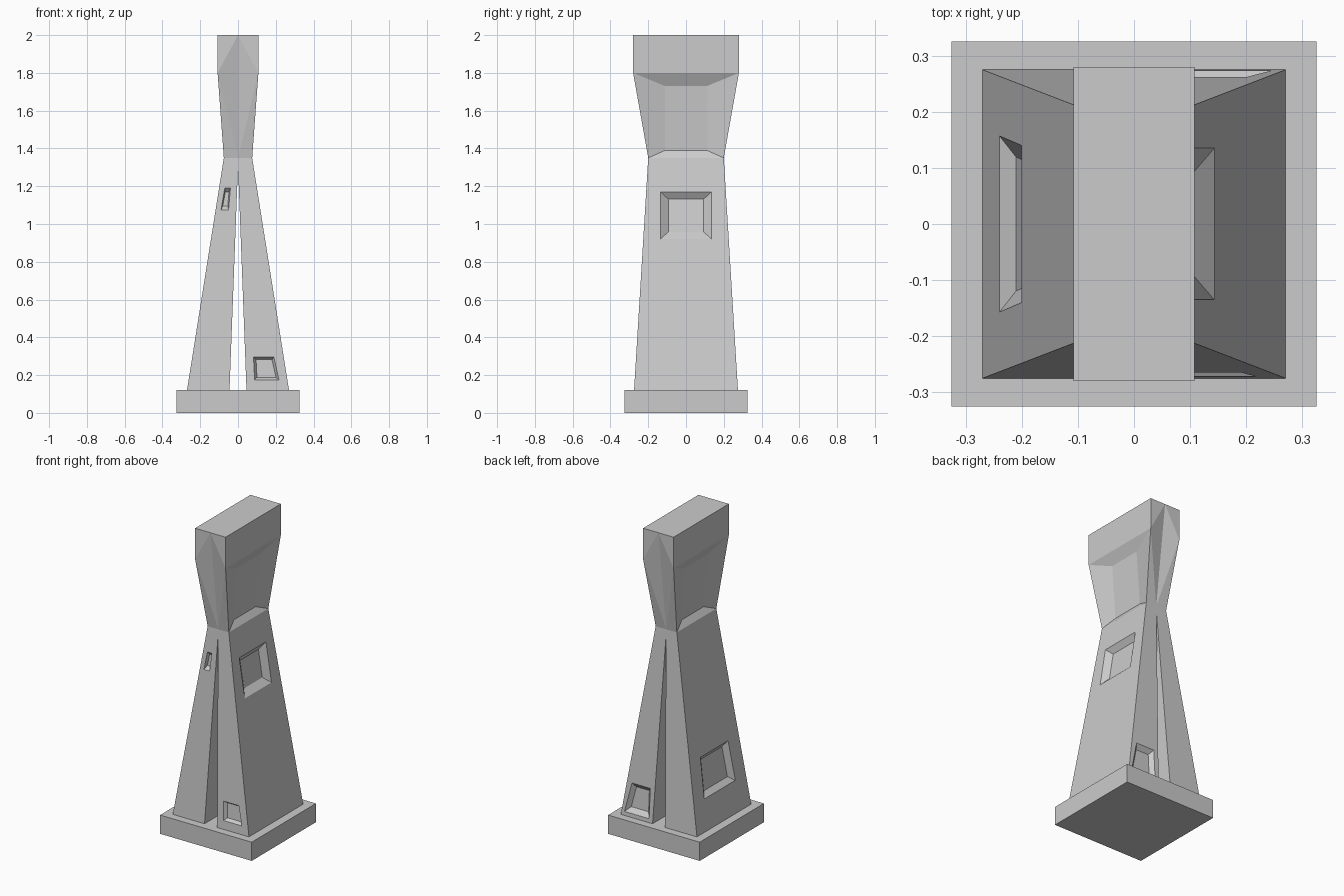
import bpy, bmesh
from mathutils import Vector

if "Cube" in bpy.data.objects:
    bpy.data.objects.remove(bpy.data.objects["Cube"])

Z0, Z1 = 0.12, 1.35


def half(z, bottom, top):
    """Half width of the tapering tower at height z."""
    return bottom + (top - bottom) * (z - Z0) / (Z1 - Z0)


def out_x(z):
    return half(z, 0.27, 0.075)


def out_y(z):
    return half(z, 0.275, 0.2)


def make(name, faces):
    """Closed mesh from polygons given as point lists."""
    bm = bmesh.new()
    for f in faces:
        bm.faces.new([bm.verts.new(p) for p in f])
    bmesh.ops.remove_doubles(bm, verts=bm.verts, dist=1e-5)
    bmesh.ops.recalc_face_normals(bm, faces=bm.faces)
    me = bpy.data.meshes.new(name)
    bm.to_mesh(me)
    bm.free()
    ob = bpy.data.objects.new(name, me)
    bpy.context.collection.objects.link(ob)
    return ob


def loft(name, rings):
    """Closed solid through a stack of equal rings."""
    n = len(rings[0])
    faces = [rings[0], rings[-1]]
    for a, b in zip(rings, rings[1:]):
        faces += [[a[i], a[(i + 1) % n], b[(i + 1) % n], b[i]] for i in range(n)]
    return make(name, faces)


def recess(target, axis, side, quad, k, depth):
    """Cut a bevelled panel into a sloping face; quad holds (u, z) corners."""
    mid_u = sum(q[0] for q in quad) / 4
    mid_z = sum(q[1] for q in quad) / 4

    def point(u, z, d):
        if axis == 'x':
            return Vector((side * (out_x(z) - d), u, z))
        return Vector((u, side * (out_y(z) - d), z))

    outer = [point(u, z, 0) for u, z in quad]
    inner = [point(mid_u + k * (u - mid_u), mid_z + k * (z - mid_z), depth) for u, z in quad]
    beyond = [o + (o - i) * 0.4 for o, i in zip(outer, inner)]
    cutter = loft("panel_cutter", [inner, beyond])
    cutter.hide_render = True
    mod = target.modifiers.new("panel", 'BOOLEAN')
    mod.operation = 'DIFFERENCE'
    mod.solver = 'EXACT'
    mod.object = cutter
    bpy.context.view_layer.objects.active = target
    bpy.ops.object.modifier_apply(modifier=mod.name)
    bpy.data.objects.remove(cutter)


# Square base slab
bpy.ops.mesh.primitive_cube_add(size=1, location=(0, 0, Z0 / 2))
base = bpy.context.object
base.name = "base_slab"
base.scale = (0.65, 0.65, Z0)


# Two tapering legs with a narrow slit between them
def leg(name, s):
    rings = []
    for z, inner in ((Z0, 0.045), (1.31, 0.0), (Z1, 0.0)):
        x, y = out_x(z), out_y(z)
        rings.append([(s * inner, -y, z), (s * x, -y, z), (s * x, y, z), (s * inner, y, z)])
    return loft(name, rings)


right_leg = leg("right_leg", 1)
left_leg = leg("left_leg", -1)

# Sunken panels on the legs
recess(right_leg, 'x', 1, [(-.135, .92), (.135, .92), (.135, 1.17), (-.135, 1.17)], .69, .03)
recess(left_leg, 'x', -1, [(-.157, .31), (.157, .31), (.14, .56), (-.14, .56)], .76, .025)
recess(right_leg, 'y', -1, [(.088, .175), (.217, .175), (.19, .295), (.082, .295)], .78, .02)
recess(right_leg, 'y', 1, [(.07, .145), (.245, .145), (.2, .335), (.07, .335)], .7, .025)
recess(left_leg, 'y', -1, [(-.09, 1.075), (-.05, 1.075), (-.04, 1.19), (-.07, 1.19)], .65, .02)

# Flared head: folded ends and a sunken panel on each broad side
W, T = 0.108, 2.0
faces = []
for sx in (-1, 1):
    outer = [(sx * .075, -.2, Z1), (sx * .075, .2, Z1), (sx * W, .28, 1.8), (sx * W, -.28, 1.8)]
    inner = [(sx * .048, -.11, 1.39), (sx * .048, .11, 1.39), (sx * .073, .11, 1.73), (sx * .073, -.11, 1.73)]
    faces.append(inner)
    for i in range(4):
        j = (i + 1) % 4
        faces.append([outer[i], outer[j], inner[j], inner[i]])
    faces.append([outer[3], outer[2], (sx * W, .28, T), (sx * W, -.28, T)])
    for sy in (-1, 1):
        a, b = (sx * .075, sy * .2, Z1), (sx * W, sy * .28, 1.8)
        c, d = (0, sy * .2, Z1), (0, sy * .28, T)
        faces += [[a, c, b], [c, d, b], [b, d, (sx * W, sy * .28, T)]]
    for x, y, z in ((.075, .2, Z1), (W, .28, T)):
        faces.append([(0, -y, z), (sx * x, -y, z), (sx * x, y, z), (0, y, z)])
make("flared_head", faces)
